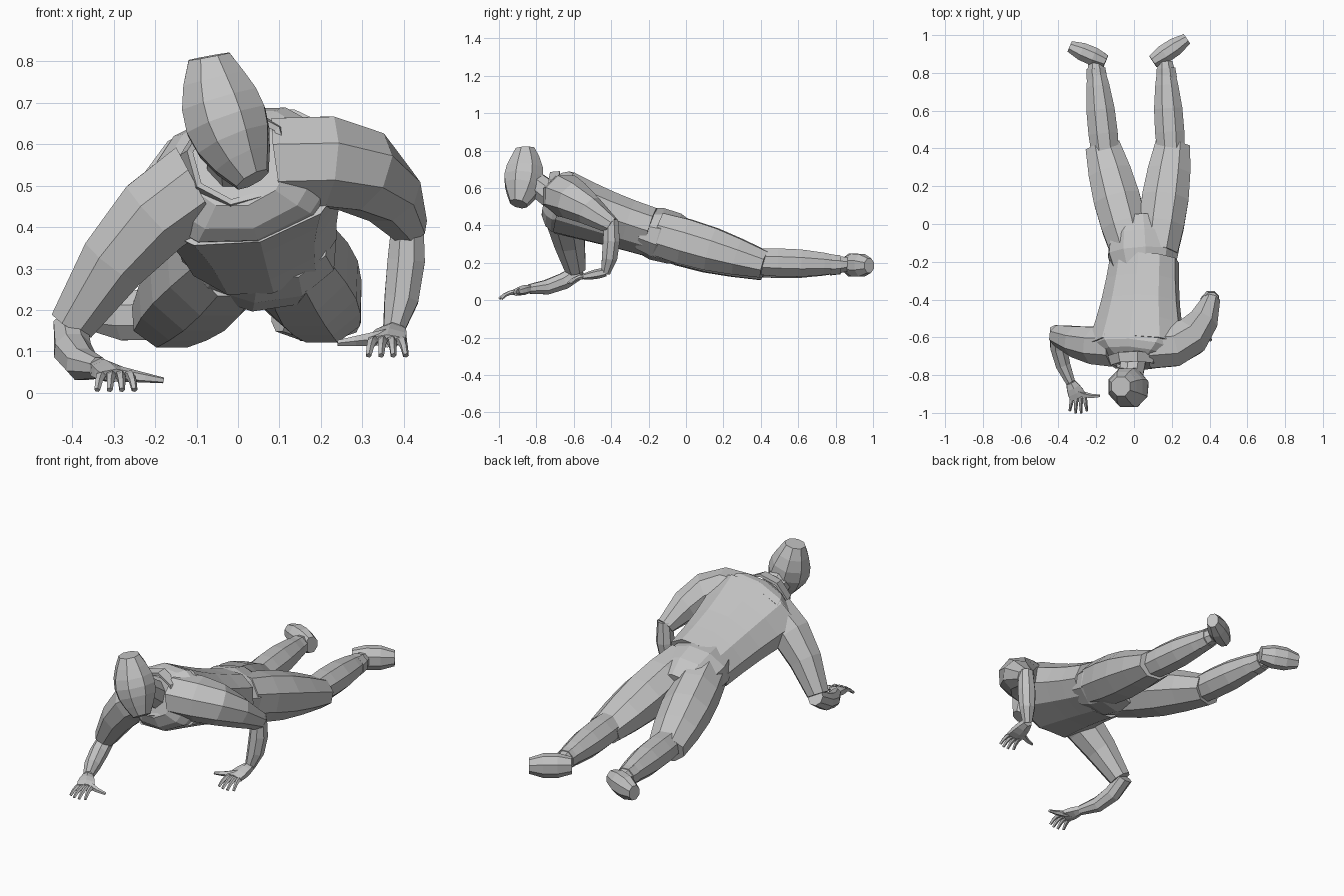
import bpy, bmesh, math
from mathutils import Vector

if "Cube" in bpy.data.objects:
    bpy.data.objects.remove(bpy.data.objects["Cube"], do_unlink=True)

grey = bpy.data.materials.new("plain grey")
grey.use_nodes = True
grey.diffuse_color = (.55, .55, .55, 1)
grey.node_tree.nodes["Principled BSDF"].inputs["Base Color"].default_value = grey.diffuse_color

UPWARD = Vector((0, 0, 1))
FORWARD = Vector((0, -1, 0))


def limb(name, start, end, start_radius, end_radius, bulge=0, via=None, flat_start=1, flat_end=1,
         steps=3, sides=8, up=UPWARD, roll=0, capped=True):
    """Faceted tube along a straight or bent path, tapered, with a swelling in the middle."""
    start, end = Vector(start), Vector(end)
    bend = Vector(via) if via else (start + end) / 2
    fit = 1 / math.cos(math.pi / sides)
    bm = bmesh.new()
    loops = []
    for step in range(steps + 1):
        t = step / steps
        first, second = start.lerp(bend, t), bend.lerp(end, t)
        centre = first.lerp(second, t)
        tangent = (second - first).normalized()
        across = tangent.cross(up).normalized()
        above = across.cross(tangent)
        cosine, sine = math.cos(roll), math.sin(roll)
        across, above = across * cosine - above * sine, above * cosine + across * sine
        width = start_radius + (end_radius - start_radius) * t + bulge * math.sin(math.pi * t)
        height = width * (flat_start + (flat_end - flat_start) * t)
        loop = []
        for corner in range(sides):
            angle = math.tau * (corner + .5) / sides
            offset = across * math.cos(angle) * width + above * math.sin(angle) * height
            loop.append(bm.verts.new(centre + offset * fit))
        loops.append(loop)
    for lower, upper in zip(loops, loops[1:]):
        for corner in range(sides):
            after = (corner + 1) % sides
            bm.faces.new((lower[corner], lower[after], upper[after], upper[corner]))
    if capped:
        bm.faces.new(loops[0])
        bm.faces.new(loops[-1])
    bmesh.ops.recalc_face_normals(bm, faces=bm.faces)
    mesh = bpy.data.meshes.new(name)
    bm.to_mesh(mesh)
    bm.free()
    mesh.materials.append(grey)
    obj = bpy.data.objects.new(name, mesh)
    bpy.context.collection.objects.link(obj)
    return obj


def hand(side, wrist, knuckles, thumb_tip):
    """Flat palm with four fanned, bent fingers and a thumb."""
    wrist, knuckles, thumb_tip = Vector(wrist), Vector(knuckles), Vector(thumb_tip)
    limb(side + "_palm", wrist, knuckles, .025, .045, bulge=.005,
         flat_start=.8, flat_end=.3, sides=6)
    for number, finger in enumerate(("index", "middle", "ring", "little")):
        fan = number - 1.5
        base = knuckles + Vector((fan * .022, 0, 0))
        tip = knuckles + Vector((fan * .03, abs(fan) * .012 - .085, -.035))
        limb(f"{side}_{finger}_finger", base, tip, .011, .006,
             via=(base + tip) / 2 + UPWARD * .02, sides=5)
    root = wrist.lerp(knuckles, .6)
    limb(side + "_thumb", root, thumb_tip, .018, .006,
         via=(root + thumb_tip) / 2 + FORWARD * .02, sides=5)


# Trunk, with the shoulders rolled towards the raised left side
lean = math.radians(15)
limb("shirt", (.055, -.19, .365), (.015, -.65, .52), .178, .255, bulge=-.012, via=(.035, -.42, .435),
     flat_start=.72, flat_end=.64, steps=4, sides=10, roll=lean)
limb("shoulder_yoke", (.015, -.63, .515), (0, -.735, .55), .24, .12, bulge=.03,
     flat_start=.66, flat_end=.85, steps=3, sides=10, roll=lean)
limb("hips", (.055, -.25, .38), (.04, .03, .305), .16, .12, bulge=.045,
     flat_start=.7, flat_end=.8, sides=10, roll=lean / 3)

# Collar, neck and head
collar = limb("collar", (0, -.7, .56), (0, -.75, .57), .13, .115,
              flat_start=.95, flat_end=.95, steps=1, roll=lean, capped=False)
rim = collar.modifiers.new("thickness", "SOLIDIFY")
rim.thickness = .015
limb("neck", (0, -.68, .53), (-.02, -.84, .65), .07, .06)
limb("head", (.035, -.895, .515), (-.07, -.86, .812), .042, .05, bulge=.053,
     via=(-.04, -.855, .65), flat_start=1.1, flat_end=1, steps=6, up=FORWARD)

# Left arm, bent at a high elbow
wrist = Vector((.375, -.43, .15))
limb("left_sleeve", (.1, -.65, .555), (.41, -.4, .4), .115, .045, bulge=.022,
     via=(.34, -.67, .59), flat_start=.95, steps=4)
limb("left_forearm", (.41, -.4, .43), wrist, .037, .025, bulge=.014,
     via=(.41, -.39, .25), up=FORWARD)
hand("left", wrist, (.36, -.55, .125), (.24, -.55, .12))

# Right arm, with the forearm near the ground
wrist = Vector((-.335, -.84, .06))
limb("right_sleeve", (-.1, -.65, .5), (-.4, -.59, .165), .105, .055, bulge=.012,
     via=(-.25, -.65, .42), up=FORWARD)
limb("right_forearm", (-.405, -.56, .16), wrist, .04, .025, bulge=.01, via=(-.41, -.7, .055))
hand("right", wrist, (-.295, -.92, .042), (-.18, -.91, .03))

# Legs stretched out behind, feet turned outwards
joints = {
    "left": ((.125, -.15, .355), (.205, .42, .19), (.165, .86, .19), (.1, .86, .19), (.28, .98, .185)),
    "right": ((-.015, -.15, .345), (-.165, .41, .178), (-.205, .86, .19), (-.15, .86, .19), (-.34, .94, .185)),
}
for side, points in joints.items():
    hip, knee, ankle, heel, toe = map(Vector, points)
    limb(side + "_trouser_leg", hip, knee, .105, .092, bulge=.025, flat_start=1.1, flat_end=.78, steps=4)
    limb(side + "_calf", knee.lerp(hip, .1), ankle, .072, .038, bulge=.02,
         flat_start=.95, steps=4)
    limb(side + "_ankle_cuff", ankle.lerp(knee, .2), ankle.lerp(knee, .08), .055, .05, steps=1)
    limb(side + "_foot", heel, toe, .035, .03, bulge=.018, flat_start=1.2, flat_end=1.3)
